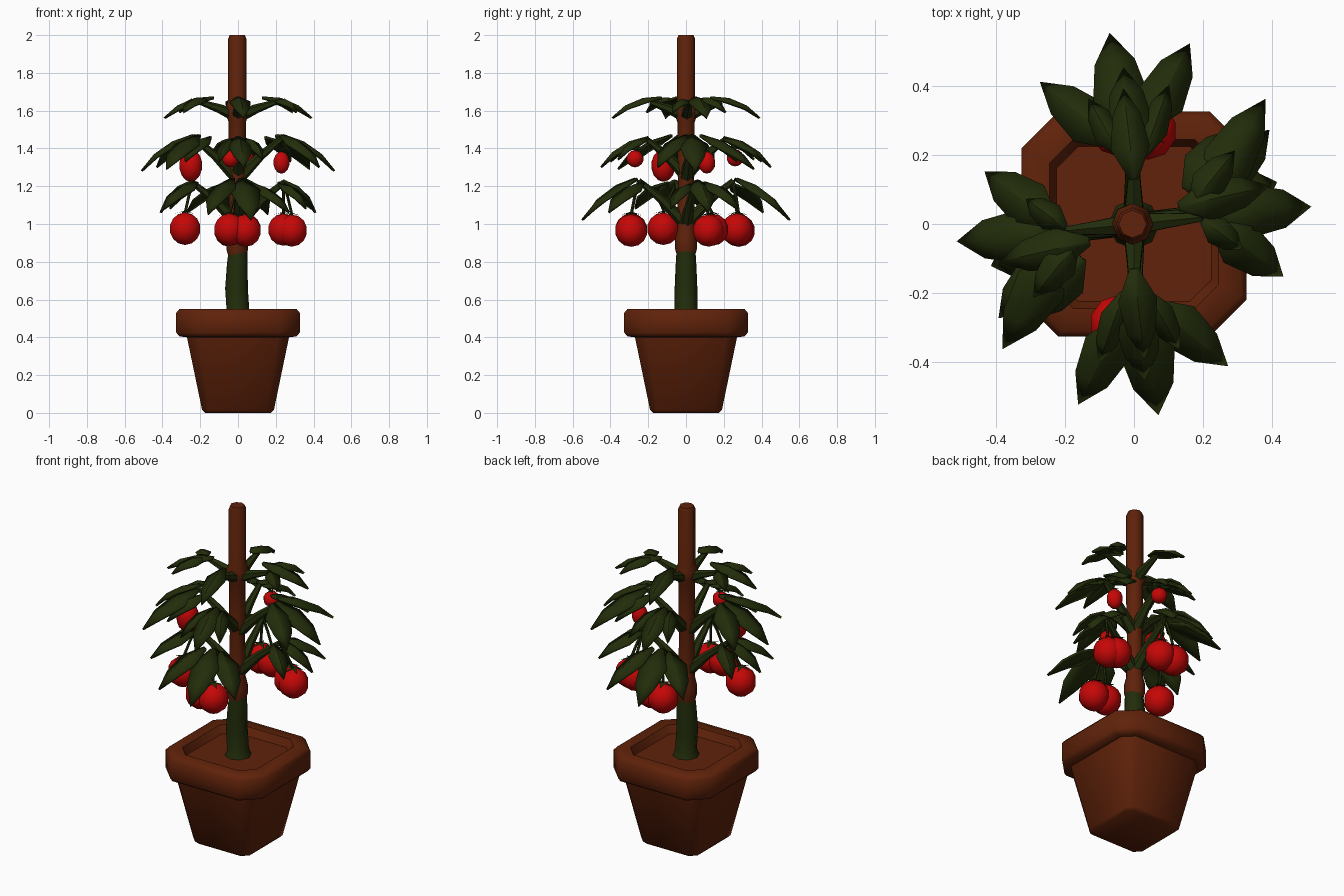
import bpy, bmesh, math
from mathutils import Vector, Matrix

if "Cube" in bpy.data.objects:
    bpy.data.objects.remove(bpy.data.objects["Cube"])


def material(name, rgb):
    m = bpy.data.materials.new(name)
    m.diffuse_color = (*rgb, 1)
    m.use_nodes = True
    m.node_tree.nodes["Principled BSDF"].inputs["Base Color"].default_value = m.diffuse_color
    return m


BROWN = material("terracotta brown", (0.115, 0.016, 0.003))
GREEN = material("leaf green", (0.016, 0.026, 0.003))
RED = material("tomato red", (0.56, 0.002, 0.002))


def finish(name, bm, mat, angle=35):
    bmesh.ops.recalc_face_normals(bm, faces=bm.faces)
    me = bpy.data.meshes.new(name)
    bm.to_mesh(me)
    bm.free()
    me.materials.append(mat)
    ob = bpy.data.objects.new(name, me)
    bpy.context.collection.objects.link(ob)
    bpy.ops.object.select_all(action='DESELECT')
    ob.select_set(True)
    bpy.context.view_layer.objects.active = ob
    bpy.ops.object.shade_smooth_by_angle(angle=math.radians(angle))
    return ob


def loft(bm, rings):
    loops = [[bm.verts.new(p) for p in r] for r in rings]
    n = len(loops[0])
    for a, b in zip(loops, loops[1:]):
        for i in range(n):
            bm.faces.new((a[i], a[(i + 1) % n], b[(i + 1) % n], b[i]))
    bm.faces.new(loops[0][::-1])
    bm.faces.new(loops[-1])


def tube(bm, points, radii, sides=6):
    pts = [Vector(p) for p in points]
    whole = (pts[-1] - pts[0]).normalized()
    ref = Vector((1, 0, 0)) if abs(whole.z) > .9 else Vector((0, 0, 1))
    rings = []
    for i, p in enumerate(pts):
        d = (pts[min(i + 1, len(pts) - 1)] - pts[max(i - 1, 0)]).normalized()
        u = (ref - d * ref.dot(d)).normalized()
        v = d.cross(u)
        rings.append([p + (u * math.cos(k * math.tau / sides) + v * math.sin(k * math.tau / sides)) * radii[i]
                      for k in range(sides)])
    loft(bm, rings)


# Pot: chamfered square rings (half width, height, chamfer share)
def square(h, z, c):
    k = h * (1 - c)
    return [(h, -k, z), (h, k, z), (k, h, z), (-k, h, z),
            (-h, k, z), (-h, -k, z), (-k, -h, z), (k, -h, z)]


bm = bmesh.new()
loft(bm, [square(*r) for r in (
    (0.175, 0, .2), (0.19, 0.015, .2), (0.27, 0.40, .22), (0.31, 0.405, .3),
    (0.327, 0.425, .33), (0.327, 0.53, .33), (0.31, 0.55, .33),
    (0.245, 0.55, .28), (0.225, 0.505, .28))])
finish("pot", bm, BROWN, 50)

# Stake with knots, and the green stem at its foot
bm = bmesh.new()
prof = [(0.82, .045), (0.87, .058), (0.92, .058), (0.97, .046), (1.24, .042),
        (1.3, .05), (1.36, .045), (1.54, .046), (1.58, .06), (1.62, .06), (1.66, .048),
        (1.98, .048), (2.0, .04)]
tube(bm, [(-.004, 0, z) for z, r in prof], [r for z, r in prof], 8)
finish("stake", bm, BROWN, 50)
bm = bmesh.new()
tube(bm, [(0, 0, .5), (0, 0, .54), (-.008, 0, .66), (-.004, 0, .78), (0, 0, .86)],
     [.075, .06, .06, .055, .05], 8)
finish("stem", bm, GREEN, 50)

# Everything above repeats after a half turn about the stake
TURNS = [Matrix.Identity(3), Matrix.Rotation(math.pi, 3, 'Z')]

# Branches: start height and tip
BRANCHES = [(1.0, (.24, .05, 1.22)), (1.24, (.24, .04, 1.46)), (1.57, (.2, .02, 1.645)),
            (1.0, (-.01, .25, 1.23)), (1.26, (0, .21, 1.45)), (1.57, (0, .19, 1.645))]
bm = bmesh.new()
for t in TURNS:
    for z, tip in BRANCHES:
        x, y, zt = tip
        tube(bm, [t @ Vector(p) for p in ((0, 0, z), (x * .5, y * .5, z + (zt - z) * .55), tip)],
             [.036, .024, .014])
finish("branches", bm, GREEN, 50)

# Leaves: base, tip, width
LEAVES = [
    # lower tier
    ((-.02, .26, 1.24), (-.07, .55, 1.02), .16), ((.03, .27, 1.24), (.16, .52, 1.05), .14),
    ((-.05, .23, 1.22), (-.27, .41, 1.06), .14), ((.24, .06, 1.23), (.41, .12, 1.06), .13),
    ((.22, .10, 1.22), (.39, .27, 1.08), .14), ((.22, .02, 1.21), (.36, -.08, 1.08), .10),
    # middle tier
    ((0, .2, 1.46), (-.03, .45, 1.30), .13), ((.03, .2, 1.45), (.10, .40, 1.33), .08),
    ((-.04, .2, 1.45), (-.13, .36, 1.34), .08), ((.24, .03, 1.47), (.51, .05, 1.28), .15),
    ((.23, 0, 1.47), (.43, -.15, 1.30), .14), ((.21, .08, 1.47), (.38, .36, 1.29), .15),
    ((.15, .10, 1.46), (.28, .27, 1.33), .12),
    # top tier
    ((0, .13, 1.67), (-.03, .39, 1.56), .11), ((.13, .05, 1.67), (.39, .11, 1.56), .12),
    ((.17, .06, 1.66), (.29, .21, 1.59), .10), ((.2, .01, 1.65), (.31, -.07, 1.59), .08),
]


def leaf(bm, base, tip, width):
    d = tip - base
    side = d.cross(Vector((0, 0, 1))).normalized()
    up = side.cross(d).normalized()
    rows = []
    for f, w, lift in ((0, .2, 0), (.33, 1, .03), (.68, .72, .03)):
        c = base + d * f
        s = side * (width * w / 2)
        rows.append([bm.verts.new(c - s + up * (lift - .02 * w)), bm.verts.new(c + up * lift),
                     bm.verts.new(c + s + up * (lift - .02 * w))])
    end = bm.verts.new(tip)
    for a, b in zip(rows, rows[1:]):
        for i in (0, 1):
            bm.faces.new((a[i], a[i + 1], b[i + 1], b[i]))
    for i in (0, 1):
        bm.faces.new((rows[-1][i], rows[-1][i + 1], end))


bm = bmesh.new()
for t in TURNS:
    for b, e, w in LEAVES:
        leaf(bm, t @ Vector(b), t @ Vector(e), w)
ob = finish("leaves", bm, GREEN, 30)
mod = ob.modifiers.new("thickness", 'SOLIDIFY')
mod.thickness = .012
mod.offset = 0

# Tomatoes: centre, radius, height factor, branch tip they hang from
FRUIT = [
    ((-.28, -.12, .975), .086, 1, (-.24, -.05, 1.22)),
    ((.285, .12, .965), .085, 1, (.24, .05, 1.22)), ((.24, .14, .97), .085, 1, (.24, .05, 1.22)),
    ((-.045, .28, .965), .086, 1, (-.01, .25, 1.23)), ((.04, .27, .97), .086, 1, (-.01, .25, 1.23)),
    ((.04, -.29, .965), .086, 1, (.01, -.25, 1.23)), ((-.045, -.29, .97), .086, 1, (.01, -.25, 1.23)),
    ((-.25, -.12, 1.31), .064, 1.35, (-.24, -.04, 1.46)), ((.23, .11, 1.325), .045, 1.3, (.24, .04, 1.46)),
    ((-.04, -.27, 1.345), .045, 1, (0, -.21, 1.45)), ((.04, .26, 1.35), .045, 1, (0, .21, 1.45)),
]
fruit, green = bmesh.new(), bmesh.new()
for c, r, h, hang in FRUIT:
    c = Vector(c)
    bmesh.ops.create_uvsphere(fruit, u_segments=10, v_segments=7, radius=r,
                              matrix=Matrix.Translation(c) @ Matrix.Diagonal((1, 1, h, 1)))
    top = c + Vector((0, 0, r * h * .97))
    tube(green, [top, top.lerp(Vector(hang), .5) + Vector((0, 0, .01)), hang], [.008, .008, .009], 5)
    # five-pointed crown on the fruit
    mid = green.verts.new(top + Vector((0, 0, .012)))
    ring = []
    for k in range(10):
        a = k * math.tau / 10
        q, dz = (r * .7, -r * .05) if k % 2 else (r * .22, .006)
        ring.append(green.verts.new(top + Vector((q * math.cos(a), q * math.sin(a), dz))))
    for k in range(10):
        green.faces.new((mid, ring[k], ring[(k + 1) % 10]))
finish("tomatoes", fruit, RED, 60)
finish("fruit_stalks", green, GREEN)
